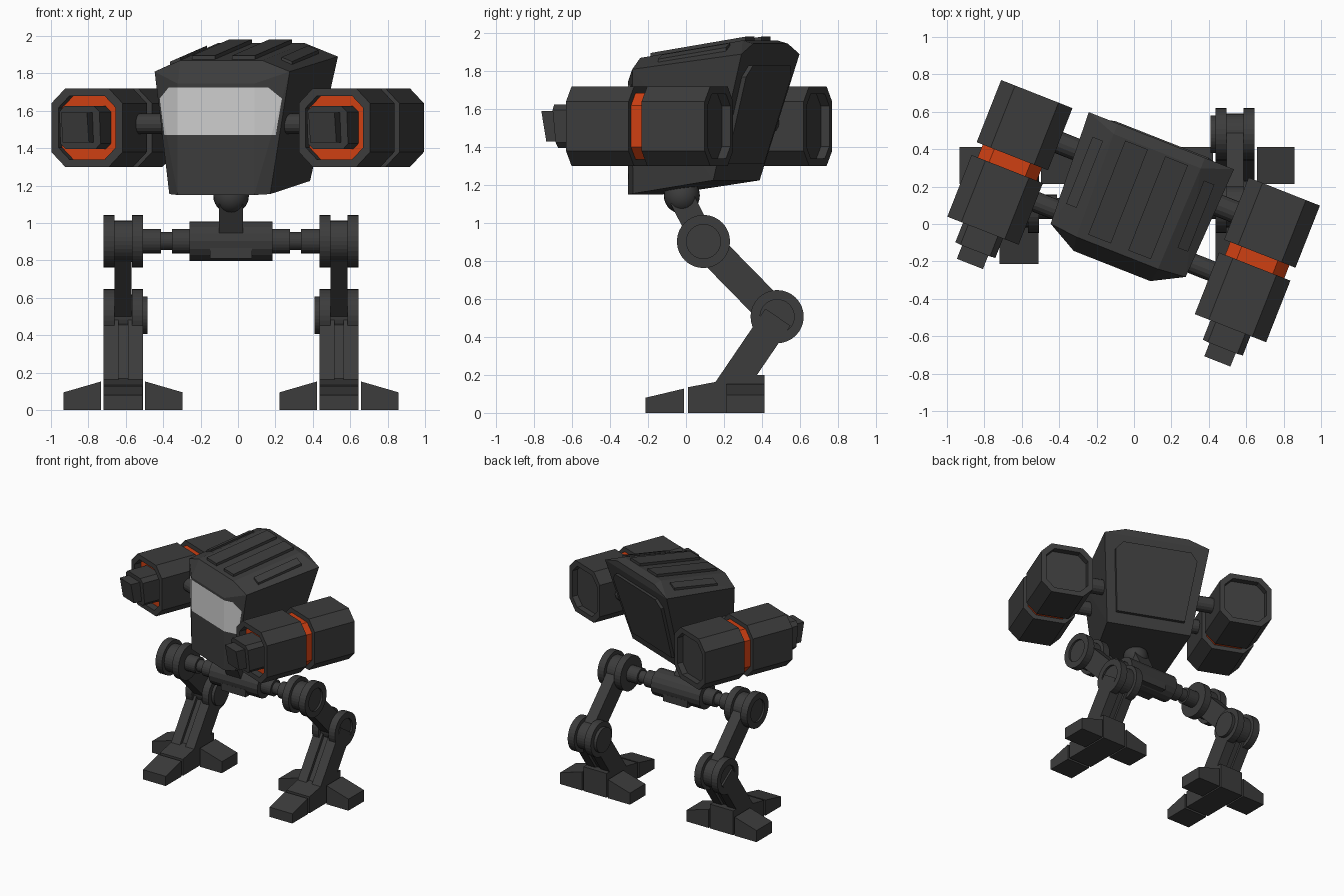
import bpy, bmesh, math
from mathutils import Matrix, Vector

if "Cube" in bpy.data.objects:
    bpy.data.objects.remove(bpy.data.objects["Cube"])


def mat(name, rgb):
    m = bpy.data.materials.new(name)
    m.diffuse_color = (*rgb, 1)
    m.use_nodes = True
    m.node_tree.nodes["Principled BSDF"].inputs["Base Color"].default_value = m.diffuse_color
    return m


MATS = [mat("dark metal", (0.045, 0.045, 0.045)),
        mat("orange", (0.62, 0.05, 0.006)),
        mat("visor grey", (0.62, 0.62, 0.62))]
CX = -0.037                                   # centre of the machine
# the upper body is turned about the neck
TURN = Matrix.Translation((CX, -0.02, 0)) @ Matrix.Rotation(math.radians(-21.5), 4, 'Z')
FLAT = Matrix.Identity(4)


def finish(name, bm, m=FLAT):
    bmesh.ops.recalc_face_normals(bm, faces=bm.faces[:])
    bm.transform(m)
    me = bpy.data.meshes.new(name)
    bm.to_mesh(me)
    bm.free()
    for x in MATS:
        me.materials.append(x)
    ob = bpy.data.objects.new(name, me)
    bpy.context.collection.objects.link(ob)
    return ob


def loft(name, rings, m=FLAT, orange=(), orange_start=False):
    """Skin a list of rings; segments listed in orange get that colour."""
    bm = bmesh.new()
    vs = [[bm.verts.new(p) for p in r] for r in rings]
    n = len(rings[0])
    for k in range(len(vs) - 1):
        for i in range(n):
            j = (i + 1) % n
            f = bm.faces.new((vs[k][i], vs[k][j], vs[k + 1][j], vs[k + 1][i]))
            f.material_index = int(k in orange)
    bm.faces.new(vs[0]).material_index = int(orange_start)
    bm.faces.new(vs[-1])
    return finish(name, bm, m)


def hull_mesh(pts):
    bm = bmesh.new()
    for p in pts:
        bm.verts.new(p)
    r = bmesh.ops.convex_hull(bm, input=bm.verts[:])
    junk = {g for g in r["geom_interior"] + r["geom_unused"] if isinstance(g, bmesh.types.BMVert)}
    bmesh.ops.delete(bm, geom=list(junk), context='VERTS')
    bmesh.ops.dissolve_limit(bm, angle_limit=0.02, verts=bm.verts[:], edges=bm.edges[:])
    return bm


def hull(name, pts, m=FLAT):
    return finish(name, hull_mesh(pts), m)


def lathe_x(name, cx, s, y, z, prof, n=32):
    """Turned part along x: profile of (offset, radius)."""
    return loft(name, [[(cx + s * t, y + r * math.cos(2 * math.pi * i / n),
                         z + r * math.sin(2 * math.pi * i / n)) for i in range(n)] for t, r in prof])


def prism(name, yz, x0, x1):
    return loft(name, [[(x, y, z) for y, z in yz] for x in (x0, x1)])


def bar(name, a, b, lo, hi, x0, x1):
    """Straight bar in the yz plane, from lo to hi either side of line a-b."""
    d = (Vector(b) - Vector(a)).normalized()
    n = Vector((-d.y, d.x))
    A, B = Vector(a), Vector(b)
    return prism(name, [A + n * lo, B + n * lo, B + n * hi, A + n * hi], x0, x1)


def octagon(cu, cz, v, hw, hh, c, shear=0):
    q = [(hw, hh - c), (hw - c, hh), (c - hw, hh), (-hw, hh - c),
         (-hw, c - hh), (c - hw, -hh), (hw - c, -hh), (hw, c - hh)]
    return [(cu + a, v - shear * b, cz + b) for a, b in q]


# ---- cockpit hull with visor cut into the front facets
half = [(.22, -.22, 1.15), (.22, -.22, 1.745), (.29, -.165, 1.155), (.375, -.135, 1.745),
        (.388, -.13, 1.81), (.235, -.145, 1.87), (.25, .44, 1.962), (.25, .5, 1.945),
        (.417, .5, 1.89), (.333, .307, 1.225)]
bm = hull_mesh([(s * u, v, z) for u, v, z in half for s in (1, -1)])
front = lambda f: f.normal.y < -0.6 and f.calc_center_median().y < -0.1
cuts = [((0, 0, 1.47), (0, 0, 1)), ((0, 0, 1.725), (0, 0, 1))]
for s in (1, -1):
    cuts += [((s * .32, 0, 1.47), (s, 0, -.16)), ((s * .352, 0, 1.665), (s, 0, 1.1))]
for co, no in cuts:
    bm.normal_update()
    fs = [f for f in bm.faces if front(f)]
    geom = fs + list({e for f in fs for e in f.edges}) + list({v for f in fs for v in f.verts})
    bmesh.ops.bisect_plane(bm, geom=geom, plane_co=co, plane_no=no)
bmesh.ops.recalc_face_normals(bm, faces=bm.faces[:])
for f in bm.faces:
    c = f.calc_center_median()
    if front(f) and all((c - Vector(co)).dot(Vector(no)) < 0 for co, no in cuts[1:]) and c.z > 1.47:
        f.material_index = 2
finish("cockpit_hull", bm, TURN)


# ---- roof strips, roof side plates, back hatch
def roof_z(u, v):
    return 1.87 + .16 * (v + .145) - .4 * max(0, abs(u) - .24)


def roof_plate(name, u0, u1, v0, v1, t):
    hull(name, [(u, v, roof_z(u, v) + h) for u in (u0, u1) for v in (v0, v1) for h in (-.02, t)], TURN)


for s, side in ((-1, "left"), (1, "right")):
    roof_plate(side + "_roof_strip", s * .05, s * .18, -.11, .43, .02)
    roof_plate(side + "_roof_side_plate", s * .29, s * .35, 0, .385, .014)
hatch = [(.27, 1.83), (.325, 1.77), (.27, 1.31)]
hull("back_hatch", [(s * u, .307 + .29 * (z - 1.225) + h, z)
                    for u, z in hatch for s in (1, -1) for h in (-.03, .025)], TURN)

# ---- guns on both sides
GU, GZ = .711, 1.51
for s, side in ((-1, "left"), (1, "right")):
    body = [(-.24, .04), (-.297, .04), (-.297, 0), (.057, 0), (.057, .035), (.131, .035),
            (.131, 0), (.488, 0), (.488, .04), (.44, .04)]
    loft(side + "_gun_body", [octagon(s * GU, GZ, v, .205 - i, .21 - i, .08 - .4 * i) for v, i in body],
         TURN, orange=(4,), orange_start=True)
    loft(side + "_gun_barrel", [octagon(s * GU, GZ, -.23, .115, .115, .03),
                                octagon(s * GU, GZ, -.4, .115, .115, .03, .1)], TURN)
    hull(side + "_gun_muzzle", [(s * GU + a, v, GZ + b) for a in (-.075, .075)
                                for v, b in ((-.38, .08), (-.488, .08), (-.38, -.08), (-.46, -.08))], TURN)
    for v, r in ((.29, .06), (-.05, .055)):
        loft(side + "_gun_mount", [[(s * u, v + r * math.cos(i * math.pi / 8), GZ + .02 + r * math.sin(i * math.pi / 8))
                                    for i in range(16)] for u in (.3, .55)], TURN)

# ---- neck ball and neck
bm = bmesh.new()
bmesh.ops.create_uvsphere(bm, u_segments=24, v_segments=14, radius=.095,
                          matrix=Matrix.Translation((CX, -.022, 1.145)))
finish("neck_ball", bm)
bpy.context.view_layer.objects.active = bpy.data.objects["neck_ball"]
bpy.data.objects["neck_ball"].select_set(True)
bpy.ops.object.shade_smooth_by_angle()
HY, HZ, KY, KZ = .092, .903, .48, .507
bar("neck", (-.022, 1.13), (HY, HZ), -.065, .065, CX - .065, CX + .065)

# ---- hip axle
lathe_x("hip_core", CX, 1, HY, HZ, [(-.222, .106), (.222, .106)], 16)
hull("hip_underplate", [(CX + a, HY + b, z) for a in (-.113, .113) for b in (-.1, .1) for z in (.81, .868)])

# ---- legs
for s, side in ((-1, "left"), (1, "right")):
    lx = CX + s * .577
    lathe_x(side + "_hip_shaft", CX, s, HY, HZ,
            [(.2, .065), (.315, .065), (.315, .048), (.375, .048), (.375, .065), (.49, .065)], 24)
    drum = [(-.105, .14), (-.046, .14), (-.046, .11), (.046, .11), (.046, .14),
            (.105, .14), (.105, .09), (.09, .09)]
    lathe_x(side + "_hip_joint", lx, s, HY, HZ, drum)
    lathe_x(side + "_knee_joint", lx, s, KY, KZ, [(-.13, .1), (-.105, .1)] + drum)
    bar(side + "_thigh", (HY, HZ), (KY, KZ), -.082, .082, lx - .045, lx + .045)
    # shin: two outer plates with a recessed core
    end = (.21, .11)
    for k in (-1, 1):
        bar(side + "_shin_plate", (KY, KZ), end, -.075, .085, lx + k * .025, lx + k * .105)
    bar(side + "_shin_core", (KY, KZ), end, -.05, .065, lx - .03, lx + .03)
    # foot
    prism(side + "_foot_block", [(.01, 0), (.413, 0), (.413, .2), (.37, .2), (.155, .163), (.01, .135)],
          lx - .105, lx + .105)
    prism(side + "_front_toe", [(-.213, 0), (-.01, 0), (-.01, .128), (-.213, .08)], lx - .104, lx + .104)
    for k in (-1, 1):
        hull(side + "_side_toe", [(lx + k * t, y, z) for y in (.213, .413)
                                  for t, z in ((.118, 0), (.118, .153), (.318, 0), (.318, .095))])
